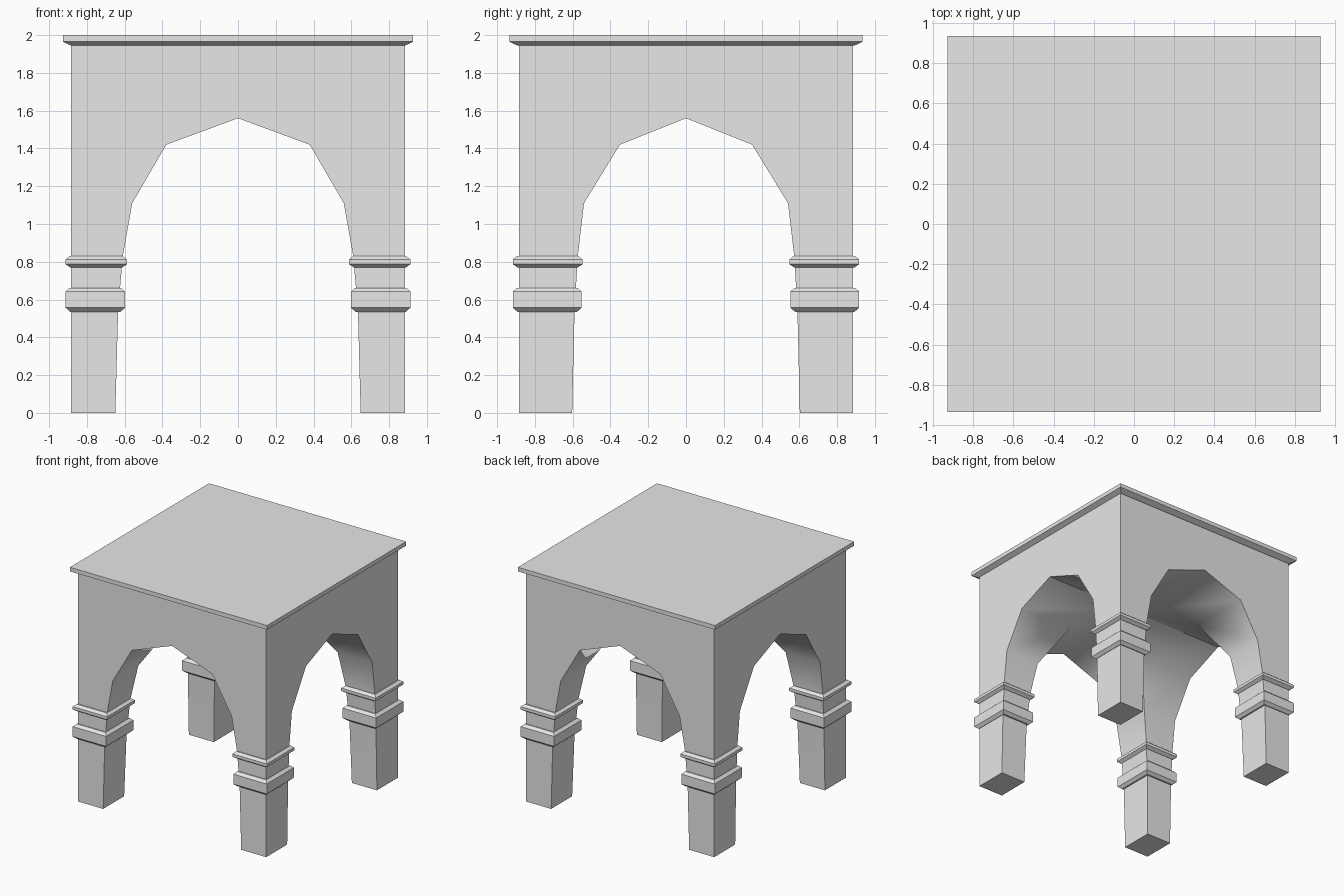
import bpy
import bmesh
import math

cube = bpy.data.objects.get("Cube")
if cube:
    bpy.data.objects.remove(cube, do_unlink=True)

stone = bpy.data.materials.new("pale_grey_stone")
stone.use_nodes = True
stone.diffuse_color = (0.8, 0.8, 0.8, 1)
stone.node_tree.nodes["Principled BSDF"].inputs["Base Color"].default_value = (0.8, 0.8, 0.8, 1)


def finish(name, bm):
    bmesh.ops.recalc_face_normals(bm, faces=bm.faces)
    mesh = bpy.data.meshes.new(name)
    bm.to_mesh(mesh)
    bm.free()
    mesh.materials.append(stone)
    obj = bpy.data.objects.new(name, mesh)
    bpy.context.collection.objects.link(obj)
    return obj


def stacked_box(name, x0, x1, y0, y1, rings):
    """Closed rectangular moulding; rings are (height, inset) pairs."""
    bm = bmesh.new()
    loops = []
    for z, i in rings:
        corners = ((x0 + i, y0 + i), (x1 - i, y0 + i), (x1 - i, y1 - i), (x0 + i, y1 - i))
        loops.append([bm.verts.new((x, y, z)) for x, y in corners])
    for low, high in zip(loops, loops[1:]):
        for k in range(4):
            n = (k + 1) % 4
            bm.faces.new((low[k], low[n], high[n], high[k]))
    bm.faces.new(loops[0])
    bm.faces.new(loops[-1])
    return finish(name, bm)


def arch_cutter(name, half, along_y):
    """Tunnel with a mirrored pointed-arch profile."""
    outline = half + [(-w, z) for w, z in reversed(half) if w > 0]
    bm = bmesh.new()
    ends = []
    for d in (-1.2, 1.2):
        ends.append([bm.verts.new((w, d, z) if along_y else (d, w, z)) for w, z in outline])
    for k in range(len(outline)):
        n = (k + 1) % len(outline)
        bm.faces.new((ends[0][k], ends[0][n], ends[1][n], ends[1][k]))
    for end in ends:
        bm.faces.new(end)
    obj = finish(name, bm)
    obj.hide_render = True
    return obj


# Body block with two crossing arched tunnels, leaving four tapered legs
body = stacked_box("arched_body", -0.885, 0.885, -0.885, 0.885, [(0, 0), (1.95, 0)])
arch_front = [(0.652, -0.1), (0.635, 0.54), (0.61, 0.83), (0.56, 1.11), (0.38, 1.42), (0, 1.56)]
arch_side = [(0.605, -0.1), (0.59, 0.54), (0.573, 0.83), (0.54, 1.11), (0.35, 1.42), (0, 1.56)]
cutters = [arch_cutter("front_tunnel_cutter", arch_front, True),
           arch_cutter("side_tunnel_cutter", arch_side, False)]
bpy.context.view_layer.objects.active = body
for cutter in cutters:
    cut = body.modifiers.new("arch_cut", "BOOLEAN")
    cut.operation = "DIFFERENCE"
    cut.solver = "EXACT"
    cut.object = cutter
    bpy.ops.object.modifier_apply(modifier=cut.name)
for cutter in cutters:
    bpy.data.objects.remove(cutter, do_unlink=True)

# Smooth arch undersides with sharp corners
bpy.ops.object.select_all(action="DESELECT")
body.select_set(True)
bpy.ops.object.shade_smooth_by_angle(angle=math.radians(42))

# Flat roof slab with a bevelled underside
stacked_box("roof_slab", -0.927, 0.927, -0.935, 0.935, [(1.945, 0.042), (1.965, 0), (2.0, 0)])

# Two moulded bands around each leg
bands = {"lower_band": (0.598, 0.552, [(0.535, 0.025), (0.557, 0), (0.642, 0), (0.662, 0.022)]),
         "upper_band": (0.588, 0.547, [(0.77, 0.025), (0.787, 0), (0.812, 0), (0.83, 0.022)])}
for name, (x, y, rings) in bands.items():
    for x_side, sx in (("left", 1), ("right", -1)):
        for y_side, sy in (("front", -1), ("back", 1)):
            xs = sorted((sx * x, sx * 0.913))
            ys = sorted((sy * y, sy * 0.917))
            stacked_box(f"{y_side}_{x_side}_{name}", *xs, *ys, rings)
